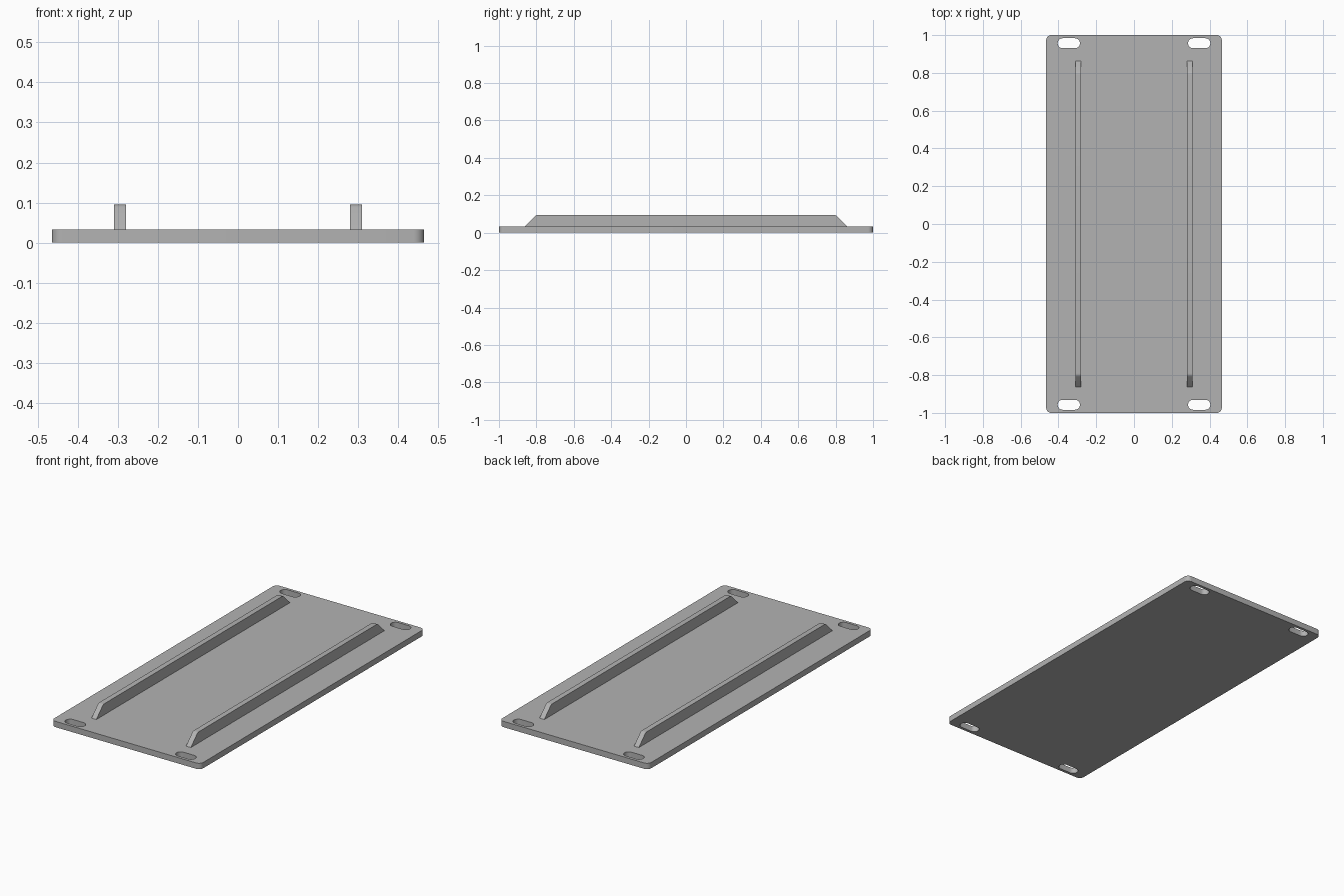
import bpy, bmesh, math
from mathutils import Vector

if "Cube" in bpy.data.objects:
    bpy.data.objects.remove(bpy.data.objects["Cube"])

grey = bpy.data.materials.new("plain grey")
grey.diffuse_color = (0.45, 0.45, 0.45, 1)
grey.use_nodes = True
grey.node_tree.nodes["Principled BSDF"].inputs["Base Color"].default_value = grey.diffuse_color


def rounded_rect(cx, cy, w, h, r, seg=8):
    """Counter-clockwise outline of a rectangle with round corners."""
    pts = []
    for i, (sx, sy) in enumerate([(1, 1), (-1, 1), (-1, -1), (1, -1)]):
        for k in range(seg + 1):
            a = math.pi / 2 * (i + k / seg)
            pts.append((cx + sx * (w / 2 - r) + r * math.cos(a),
                        cy + sy * (h / 2 - r) + r * math.sin(a)))
    return pts


def prism(name, points, offset):
    """Extrude a closed 3D outline along an offset."""
    bm = bmesh.new()
    face = bm.faces.new([bm.verts.new(p) for p in points])
    ext = bmesh.ops.extrude_face_region(bm, geom=[face], use_keep_orig=True)
    moved = [g for g in ext["geom"] if isinstance(g, bmesh.types.BMVert)]
    bmesh.ops.translate(bm, verts=moved, vec=Vector(offset))
    bmesh.ops.remove_doubles(bm, verts=bm.verts, dist=1e-5)
    bmesh.ops.recalc_face_normals(bm, faces=bm.faces)
    mesh = bpy.data.meshes.new(name)
    bm.to_mesh(mesh)
    bm.free()
    mesh.materials.append(grey)
    ob = bpy.data.objects.new(name, mesh)
    bpy.context.collection.objects.link(ob)
    return ob


def smooth(ob):
    bpy.ops.object.select_all(action='DESELECT')
    ob.select_set(True)
    bpy.context.view_layer.objects.active = ob
    bpy.ops.object.shade_smooth_by_angle(angle=math.radians(30))


# Base plate with rounded corners
T = 0.033
plate = prism("base_plate",
              [(x, y, 0) for x, y in rounded_rect(0, 0, 0.93, 2, 0.027)], (0, 0, T))

# Four mounting slots cut through the plate corners
for sx in (-1, 1):
    for sy in (-1, 1):
        outline = rounded_rect(sx * 0.345, sy * 0.957, 0.118, 0.053, 0.0264)
        cutter = prism("slot_cutter", [(x, y, -0.05) for x, y in outline], (0, 0, 0.15))
        mod = plate.modifiers.new("slot", 'BOOLEAN')
        mod.operation, mod.object, mod.solver = 'DIFFERENCE', cutter, 'EXACT'
        bpy.context.view_layer.objects.active = plate
        bpy.ops.object.modifier_apply(modifier=mod.name)
        bpy.data.objects.remove(cutter)
smooth(plate)

# Two long ribs with 45 degree ends and softly rounded top corners
TOP, FOOT, R = 0.095, 0.863, 0.025
corner = FOOT - (TOP - T)
start = corner - R * math.tan(math.pi / 8)
arc = [(start + R * math.sin(a), TOP - R + R * math.cos(a))
       for a in (math.pi / 4 * k / 4 for k in range(5))]
half = arc + [(FOOT, T)]
profile = half + [(-y, z) for y, z in reversed(half)]
for side, sx in (("left", -1), ("right", 1)):
    rib = prism(side + "_rib", [(sx * 0.295 - 0.015, y, z) for y, z in profile], (0.03, 0, 0))
    smooth(rib)
